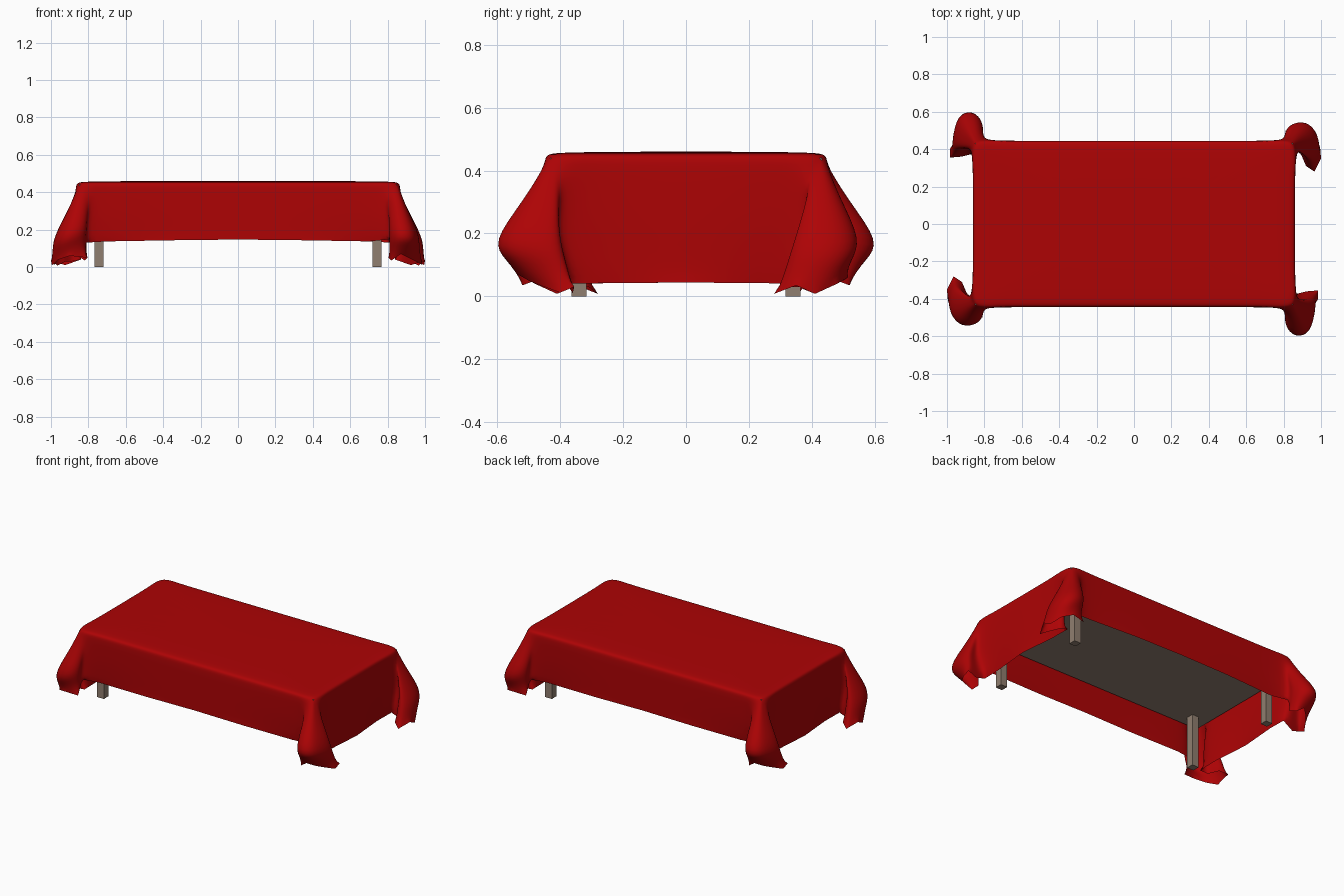
import bpy, bmesh
from mathutils import Vector

if "Cube" in bpy.data.objects:
    bpy.data.objects.remove(bpy.data.objects["Cube"])


def material(name, rgb):
    m = bpy.data.materials.new(name)
    m.diffuse_color = (*rgb, 1)
    m.use_nodes = True
    m.node_tree.nodes["Principled BSDF"].inputs["Base Color"].default_value = m.diffuse_color
    return m


red = material("red cloth", (0.42, 0.001, 0.0015))
wood = material("grey brown wood", (0.28, 0.21, 0.16))


def box(name, centre, size):
    bpy.ops.mesh.primitive_cube_add(size=1, location=centre)
    o = bpy.context.object
    o.name = name
    o.scale = size
    o.data.materials.append(wood)
    return o


# Table board and four legs
box("table_board", (0, 0, 0.3925), (1.70, 0.866, 0.095))
for sx, xn in ((-1, "left"), (1, "right")):
    for sy, yn in ((-1, "front"), (1, "back")):
        box(f"{yn}_{xn}_leg", (sx * 0.742, sy * 0.34, 0.173), (0.048, 0.048, 0.346))

# Cloth: gathered corner folds, as widest ring and hem ring (counter-clockwise)
X, Y = 0.862, 0.445
mid_a = [(.70, -.442, .28), (.83, -.45, .24), (.80, -.50, .20), (.815, -.58, .18),
         (.87, -.63, .17), (.95, -.61, .17), (.975, -.50, .17), (.97, -.41, .18),
         (.925, -.40, .20), (.885, -.42, .22), (.857, -.40, .23), (.855, -.26, .24)]
hem_a = [(.70, -.432, .137), (.83, -.44, .15), (.805, -.48, .05), (.82, -.52, .035),
         (.87, -.535, .07), (.91, -.50, .05), (.95, -.45, .03), (.985, -.40, .012),
         (.985, -.355, .03), (.925, -.36, .01), (.84, -.38, .04), (.84, -.26, .042)]
mid_b = [(.855, .24, .24), (.857, .40, .24), (.895, .41, .22), (.915, .36, .19),
         (.955, .33, .17), (.99, .40, .16), (.985, .51, .16), (.92, .57, .17),
         (.83, .55, .19), (.80, .49, .21), (.82, .447, .24), (.70, .442, .28)]
hem_b = [(.84, .24, .042), (.84, .39, .04), (.89, .38, .03), (.92, .31, .03),
         (.965, .28, .008), (1.0, .35, .035), (.995, .41, .008), (.96, .48, .04),
         (.90, .515, .06), (.81, .50, .05), (.82, .44, .13), (.70, .432, .137)]


def edge_point(a, b, corner, s):
    # cubic curve hugging the table corner, with the folds gathered at its tip
    d = 2 * s - 1
    s = 0.5 + 0.5 * d * abs(d) ** 0.7
    p = a * (1 - s) ** 3 + corner * (3 * s * (1 - s)) + b * s ** 3
    return Vector((p.x, p.y, 0.432))


columns = []  # (edge, widest, hem) going round half the table


def add_corner(mids, hems, sx, sy):
    n = len(mids)
    ends = [Vector((*mids[0][:2], 0)), Vector((*mids[-1][:2], 0))]
    for p in ends:
        if abs(p.x) > 0.8:
            p.x = sx * X
        else:
            p.y = sy * Y
    corner = Vector((sx * (X + .014), sy * (Y + .014), 0))
    for i, (m, h) in enumerate(zip(mids, hems)):
        columns.append((edge_point(*ends, corner, i / (n - 1)), Vector(m), Vector(h)))


def add_straight(x, y, z):
    columns.append((Vector((x, y, .432)), Vector((x, y, (z + .432) / 2)), Vector((x, y, z))))


add_straight(-0.35, -Y, 0.143)
add_straight(0.0, -Y, 0.147)
add_straight(0.35, -Y, 0.143)
add_corner(mid_a, hem_a, 1, -1)
add_straight(X, 0.0, 0.044)
add_corner(mid_b, hem_b, 1, 1)
# The other half is the same, turned half way round
columns += [tuple(Vector((-p.x, -p.y, p.z)) for p in c) for c in columns]


def inset(e, sx, sy, z):
    return Vector((e.x * sx, e.y * sy, z))


bm = bmesh.new()
rings = []
for e, m, h in columns:
    upper = Vector((e.x + (m.x - e.x) * .42, e.y + (m.y - e.y) * .42, e.z + (m.z - e.z) * .48))
    low = m.lerp(h, 0.5)
    pts = [inset(e, .6, .5, .460), inset(e, .93, .88, .457), inset(e, .992, .985, .453),
           e, upper, m, low, h]
    rings.append([bm.verts.new(p) for p in pts])
hem_start = len(rings[0]) - 1
n = len(rings)
for i in range(n):
    a, b = rings[i], rings[(i + 1) % n]
    for k in range(hem_start):
        bm.faces.new((a[k], a[k + 1], b[k + 1], b[k]))
bm.faces.new([r[0] for r in rings])
for f in bm.faces:
    f.smooth = True
bm.verts.index_update()
hem_ids = [r[-1].index for r in rings]
me = bpy.data.meshes.new("tablecloth")
bm.to_mesh(me)
bm.free()
me.materials.append(red)

# Keep the hem points sharp while the folds are smoothed
crease = me.attributes.new("crease_vert", "FLOAT", "POINT")
for i in hem_ids:
    crease.data[i].value = 1.0
cloth = bpy.data.objects.new("tablecloth", me)
bpy.context.collection.objects.link(cloth)
sub = cloth.modifiers.new("soft folds", "SUBSURF")
sub.levels = sub.render_levels = 2
